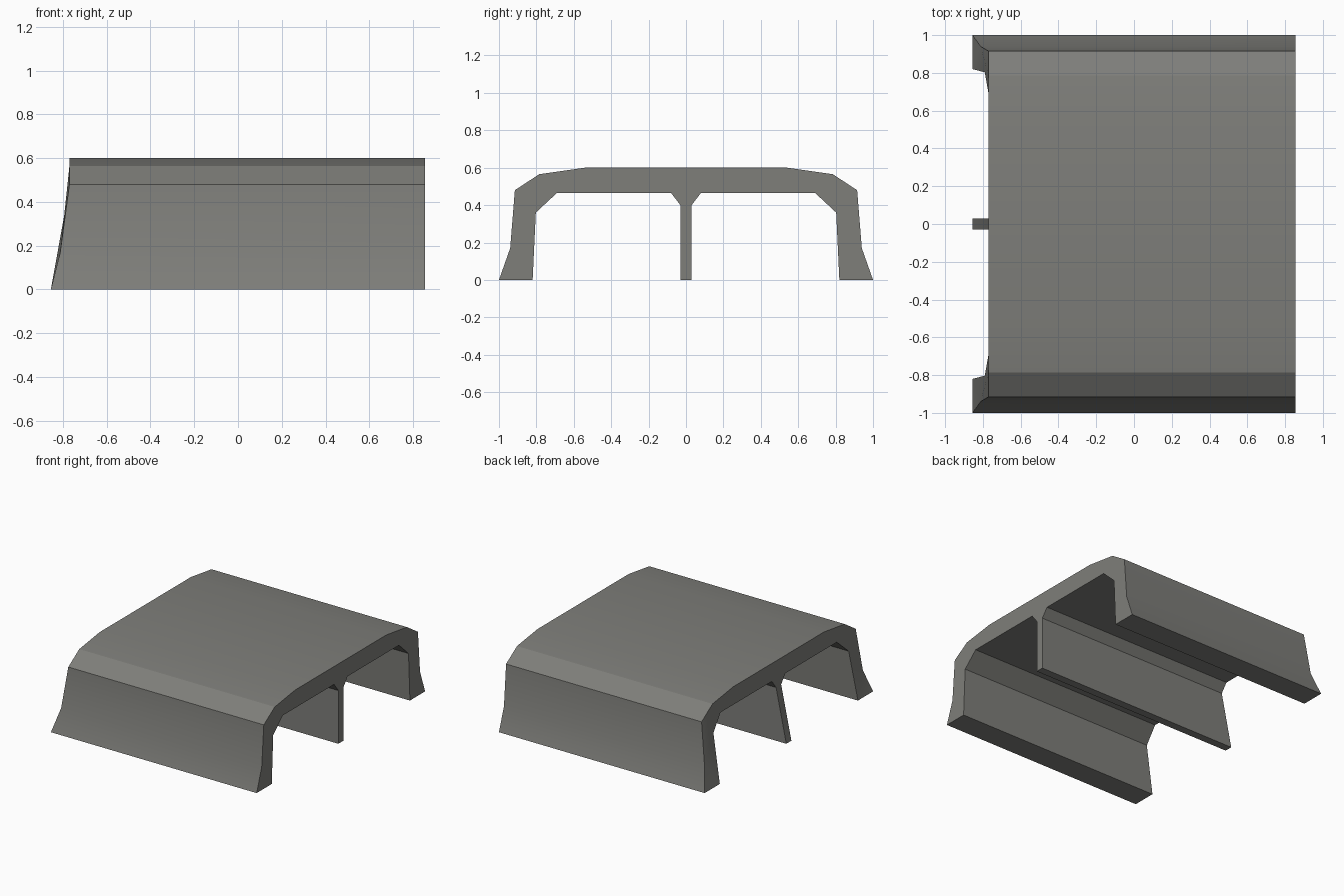
import bpy, bmesh, math

if "Cube" in bpy.data.objects:
    bpy.data.objects.remove(bpy.data.objects["Cube"])

# Single dull grey
grey = bpy.data.materials.new("warm_grey")
grey.diffuse_color = (0.21, 0.21, 0.195, 1.0)
grey.use_nodes = True
grey.node_tree.nodes["Principled BSDF"].inputs["Base Color"].default_value = grey.diffuse_color

# Half cross-section: (y, z, x of the raked end), from top outwards, down and back to the centre rib
RIGHT = 0.855
half = [
    (0.54, 0.60, -0.77), (0.785, 0.565, -0.77), (0.915, 0.48, -0.77),   # roof shoulder
    (0.94, 0.17, -0.812), (1.00, 0.0, -0.855),                          # flared outer wall
    (0.82, 0.0, -0.855), (0.803, 0.36, -0.79), (0.69, 0.465, -0.77),    # inner wall
    (0.08, 0.465, -0.77), (0.03, 0.40, -0.77), (0.03, 0.0, -0.855),     # centre rib
]
profile = half + [(-y, z, x) for y, z, x in reversed(half)]

# Sweep the profile along x
bm = bmesh.new()
left = [bm.verts.new((x, y, z)) for y, z, x in profile]
right = [bm.verts.new((RIGHT, y, z)) for y, z, x in profile]
n = len(profile)
for i in range(n):
    j = (i + 1) % n
    bm.faces.new((left[i], left[j], right[j], right[i]))
caps = [bm.faces.new(left), bm.faces.new(right)]
bmesh.ops.recalc_face_normals(bm, faces=bm.faces[:])
bmesh.ops.triangulate(bm, faces=caps, ngon_method='EAR_CLIP')

mesh = bpy.data.meshes.new("ribbed_cover")
bm.to_mesh(mesh)
bm.free()
mesh.materials.append(grey)
cover = bpy.data.objects.new("ribbed_cover", mesh)
bpy.context.collection.objects.link(cover)

# Soft shading only over the shallow roof bends
bpy.context.view_layer.objects.active = cover
cover.select_set(True)
bpy.ops.object.shade_smooth_by_angle(angle=math.radians(15))
